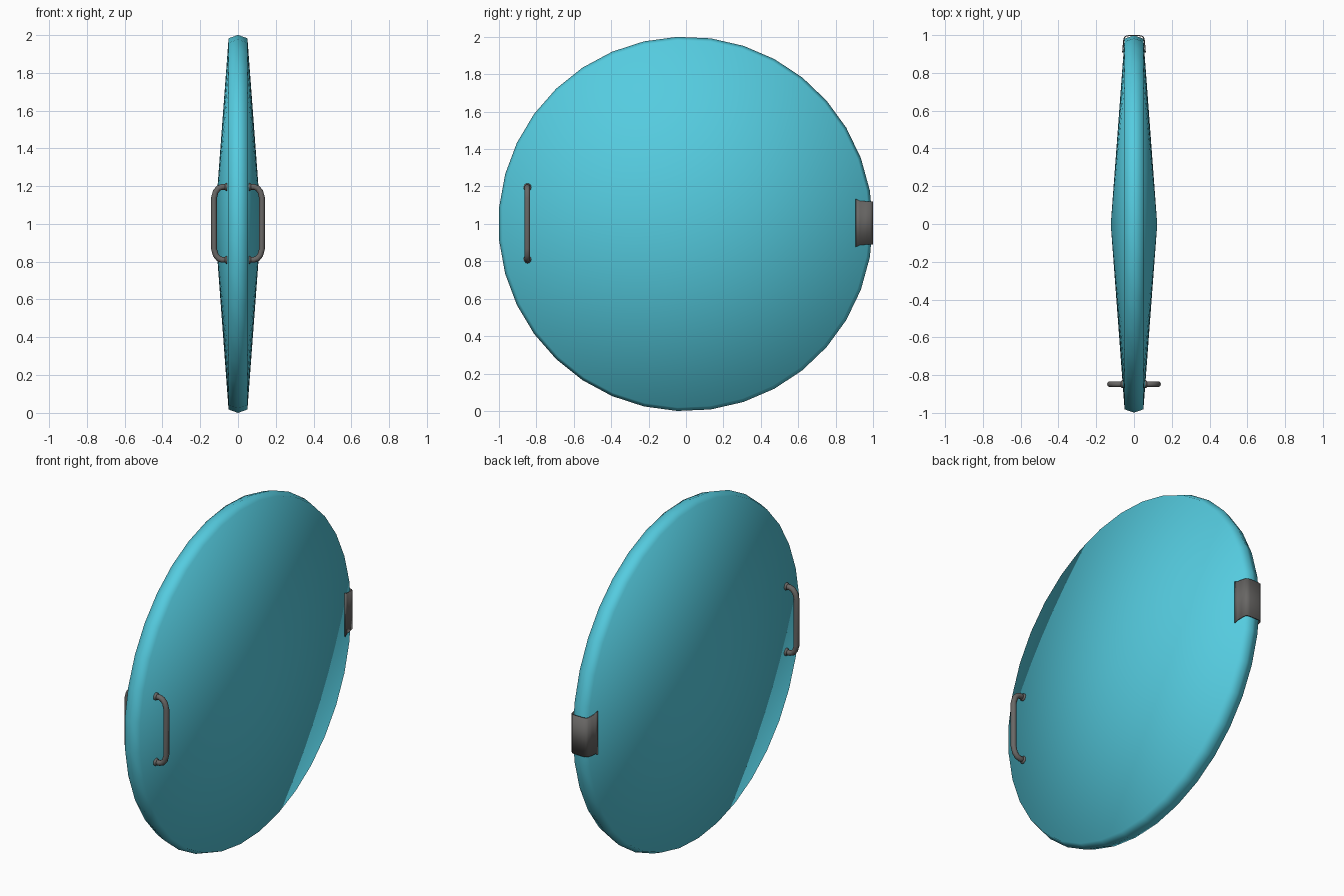
import bpy, bmesh, math
from mathutils import Vector

if "Cube" in bpy.data.objects:
    bpy.data.objects.remove(bpy.data.objects["Cube"])


def material(name, color):
    m = bpy.data.materials.new(name)
    m.diffuse_color = (*color, 1)
    m.use_nodes = True
    m.node_tree.nodes["Principled BSDF"].inputs["Base Color"].default_value = m.diffuse_color
    return m


TEAL = material("teal", (0.09, 0.6, 0.74))
GREY = material("dark_grey", (0.14, 0.135, 0.13))


def add_object(name, bm, mat):
    bmesh.ops.recalc_face_normals(bm, faces=bm.faces[:])
    for f in bm.faces:
        f.smooth = True
    me = bpy.data.meshes.new(name)
    bm.to_mesh(me)
    bm.free()
    me.materials.append(mat)
    ob = bpy.data.objects.new(name, me)
    bpy.context.collection.objects.link(ob)
    return ob


def lathe(name, profile, sides, center, mat):
    """Revolve (x, radius) points around the x axis; radius 0 is a pole."""
    bm = bmesh.new()
    rings = []
    for x, r in profile:
        n = 1 if r == 0 else sides
        rings.append([bm.verts.new(Vector(center) + Vector((
            x, r * math.cos(math.tau * i / sides), r * math.sin(math.tau * i / sides))))
            for i in range(n)])
    for a, b in zip(rings, rings[1:]):
        for i in range(sides):
            j = (i + 1) % sides
            quad = [a[i % len(a)], a[j % len(a)], b[j % len(b)], b[i % len(b)]]
            bm.faces.new(list(dict.fromkeys(quad)))
    return add_object(name, bm, mat)


# Round door leaf: shallow cones on both sides and a ridged rim
lathe("door_disc", [(-0.123, 0), (-0.05, 0.983), (0, 1.001), (0.05, 0.983), (0.123, 0)],
      35, (0, -0.002, 1), TEAL)

# Pull handle on each face, with a small round foot at each end
HY, HZ = -0.848, 1.003
half = [(0.05, 0.193), (0.085, 0.193), (0.103, 0.186), (0.118, 0.168), (0.127, 0.135)]
path = half + [(x, -z) for x, z in reversed(half)]
for side, sx in (("right", 1), ("left", -1)):
    bm = bmesh.new()
    rings = []
    for k, (x, z) in enumerate(path):
        p0, p1 = path[max(k - 1, 0)], path[min(k + 1, len(path) - 1)]
        t = Vector((p1[0] - p0[0], 0, p1[1] - p0[1])).normalized()
        n = Vector((t.z, 0, -t.x))
        ring = []
        for i in range(10):
            a = math.tau * i / 10
            v = Vector((x, HY, HZ + z)) + 0.0155 * (n * math.cos(a) + Vector((0, 1, 0)) * math.sin(a))
            ring.append(bm.verts.new((v.x * sx, v.y, v.z)))
        rings.append(ring)
    for a, b in zip(rings, rings[1:]):
        for i in range(10):
            j = (i + 1) % 10
            bm.faces.new((a[i], a[j], b[j], b[i]))
    bm.faces.new(rings[0])
    bm.faces.new(rings[-1])
    add_object("handle_" + side, bm, GREY)
    for end, dz in (("top", 0.193), ("bottom", -0.193)):
        lathe(f"handle_foot_{side}_{end}",
              [(0.05 * sx, 0), (0.05 * sx, 0.021), (0.064 * sx, 0.021), (0.07 * sx, 0.016), (0.07 * sx, 0)],
              12, (0, HY, HZ + dz), GREY)

# Hinge bracket wrapped round the rim: (x, y, half height), flared at the free edges
section = [(0.063, 0.908, 0.128), (0.0605, 0.93, 0.118), (0.059, 0.96, 0.116),
           (0.055, 0.985, 0.114), (0.046, 0.996, 0.114), (0.03, 1.0, 0.114)]
section += [(-x, y, h) for x, y, h in reversed(section)]
bm = bmesh.new()
rows = [(bm.verts.new((x, y, 1.005 - h)), bm.verts.new((x, y, 1.005 + h))) for x, y, h in section]
for a, b in zip(rows, rows[1:]):
    bm.faces.new((a[0], b[0], b[1], a[1]))
bracket = add_object("hinge_bracket", bm, GREY)
# wall thickness goes inward, so make sure normals point away from the rim
if sum(p.normal.y for p in bracket.data.polygons) < 0:
    bracket.data.flip_normals()
mod = bracket.modifiers.new("wall", "SOLIDIFY")
mod.thickness = 0.006
mod.offset = -1
